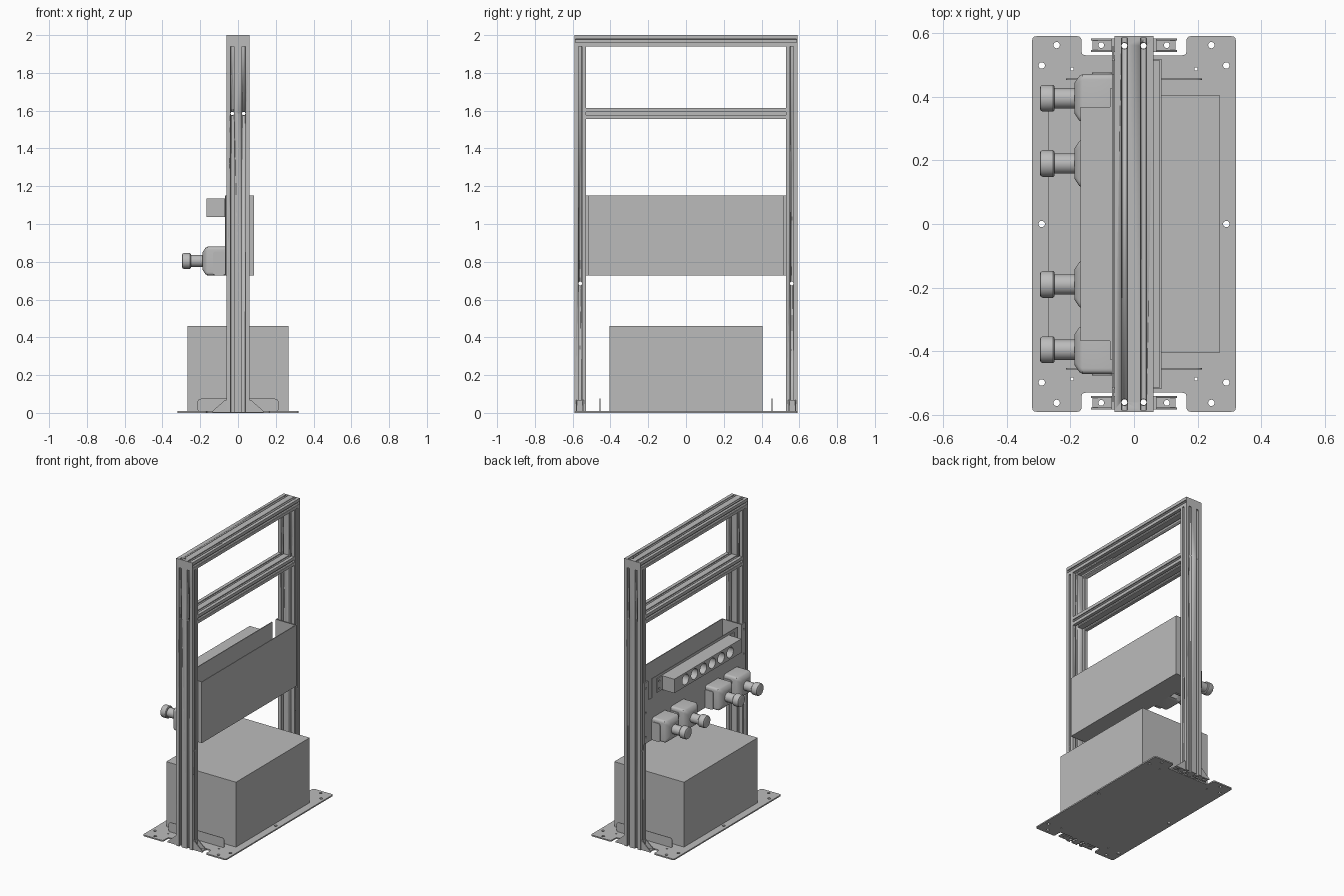
import bpy, bmesh, math
from mathutils import Matrix, Vector

cube = bpy.data.objects.get("Cube")
if cube:
    bpy.data.objects.remove(cube, do_unlink=True)

metal = bpy.data.materials.new("plain_grey")
metal.use_nodes = True
grey = (0.5, 0.5, 0.5, 1)
metal.diffuse_color = grey
metal.node_tree.nodes["Principled BSDF"].inputs["Base Color"].default_value = grey

# Local (u, v, depth) mapped so that depth runs along the named axis
FRAMES = {
    "X": Matrix(((0, 0, 1), (1, 0, 0), (0, 1, 0))).to_4x4(),
    "Y": Matrix(((1, 0, 0), (0, 0, 1), (0, 1, 0))).to_4x4(),
    "Z": Matrix.Identity(4),
}


def finish(name, bm, smooth=False):
    bmesh.ops.remove_doubles(bm, verts=bm.verts, dist=1e-5)
    bmesh.ops.recalc_face_normals(bm, faces=bm.faces)
    mesh = bpy.data.meshes.new(name)
    bm.to_mesh(mesh)
    bm.free()
    mesh.materials.clear()
    mesh.materials.append(metal)
    ob = bpy.data.objects.new(name, mesh)
    bpy.context.collection.objects.link(ob)
    if smooth:
        bpy.ops.object.select_all(action="DESELECT")
        ob.select_set(True)
        bpy.context.view_layer.objects.active = ob
        bpy.ops.object.shade_smooth_by_angle(angle=math.radians(35))
    return ob


def rect(u0, u1, v0, v1):
    return [(u0, v0), (u1, v0), (u1, v1), (u0, v1)]


def circle(u, v, r, n=20):
    return [(u + r * math.cos(math.tau * i / n), v + r * math.sin(math.tau * i / n)) for i in range(n)]


def fillet(points, r, steps=5):
    out = []
    for i, p in enumerate(points):
        p, a, b = Vector(p), Vector(points[i - 1]), Vector(points[(i + 1) % len(points)])
        s, e = p + (a - p).normalized() * r, p + (b - p).normalized() * r
        for k in range(steps + 1):
            t = k / steps
            out.append(tuple(s * (1 - t) ** 2 + p * 2 * t * (1 - t) + e * t * t))
    return out


def extrude(name, outlines, start, end, axis):
    """Extrude an outline (with hole outlines after it) along an axis."""
    curve = bpy.data.curves.new(name, "CURVE")
    curve.dimensions = "2D"
    curve.fill_mode = "BOTH"
    curve.extrude = (end - start) / 2
    for pts in outlines:
        sp = curve.splines.new("POLY")
        sp.points.add(len(pts) - 1)
        for q, p in zip(sp.points, pts):
            q.co = (p[0], p[1], 0, 1)
        sp.use_cyclic_u = True
    tmp = bpy.data.objects.new(name + "_curve", curve)
    bpy.context.collection.objects.link(tmp)
    deps = bpy.context.evaluated_depsgraph_get()
    mesh = bpy.data.meshes.new_from_object(tmp.evaluated_get(deps))
    bm = bmesh.new()
    bm.from_mesh(mesh)
    bpy.data.objects.remove(tmp)
    bpy.data.meshes.remove(mesh)
    bpy.data.curves.remove(curve)
    shift = Matrix.Translation((0, 0, (start + end) / 2))
    bmesh.ops.transform(bm, matrix=FRAMES[axis] @ shift, verts=bm.verts)
    return finish(name, bm, True)


def loft(name, sections, y, z):
    """Skin (x, outline) sections stacked along x."""
    bm = bmesh.new()
    rings = [[bm.verts.new((x, y + u, z + v)) for u, v in pts] for x, pts in sections]
    n = len(rings[0])
    for a, b in zip(rings, rings[1:]):
        for i in range(n):
            bm.faces.new((a[i], a[(i + 1) % n], b[(i + 1) % n], b[i]))
    bm.faces.new(rings[0])
    bm.faces.new(rings[-1])
    return finish(name, bm, True)


def slotted_profile(cu, cv, hu, hv):
    """Framing bar section: T-slots on every side plus two core bores."""
    slot = [(-.009, 0), (-.009, .006), (-.017, .006), (-.008, .017),
            (.008, .017), (.017, .006), (.009, .006), (.009, 0)]
    pts = []
    for angle in range(4):
        along, out = (hu, hv) if angle % 2 == 0 else (hv, hu)
        c, s = (1, 0, -1, 0)[angle], (0, 1, 0, -1)[angle]
        side = [(-along, -out)]
        for mid in ((-.03, .03) if along > .04 else (0,)):
            side += [(mid + t, -out + d) for t, d in slot]
        pts += [(cu + c * t - s * d, cv + s * t + c * d) for t, d in side]
    bores = [(cu + k, cv) if hu > hv else (cu, cv + k) for k in (-.03, .03)]
    return [pts] + [circle(u, v, .009) for u, v in bores]


def drill(ob, axis, spots, lo, hi):
    for u, v in spots:
        cutter = extrude("drill_cutter", [circle(u, v, .01)], lo, hi, axis)
        cutter.hide_render = True
        mod = ob.modifiers.new("drill", "BOOLEAN")
        mod.object, mod.operation, mod.solver = cutter, "DIFFERENCE", "EXACT"
        bpy.context.view_layer.objects.active = ob
        bpy.ops.object.modifier_apply(modifier=mod.name)
        bpy.data.objects.remove(cutter)


# Frame: two posts, top beam with end caps, middle beam
for side, s in (("front", -1), ("back", 1)):
    post = extrude(side + "_post", slotted_profile(0, s * .56, .062, .03), .002, 1.94, "Z")
    drill(post, "Y", [(-.03, 1.585), (.03, 1.585)], s * .56 - .05, s * .56 + .05)
    drill(post, "X", [(s * .56, .685)], -.1, .1)
    ends = sorted((s * .585, s * .59))
    extrude(side + "_beam_cap", [rect(-.062, .062, 1.94, 2)], *ends, "Y")
top = extrude("top_beam", slotted_profile(0, 1.97, .062, .03), -.585, .585, "Y")
drill(top, "Z", [(x, y) for x in (-.03, .03) for y in (-.56, .56)], 1.9, 2.1)
extrude("middle_beam", slotted_profile(0, 1.585, .062, .03), -.53, .53, "Y")

# Base plate with end notches and mounting holes
corner = [(.165, -.53), (.165, -.59), (.32, -.59)]
half = corner + [(x, -y) for x, y in reversed(corner)]
outline = half + [(-x, -y) for x, y in half]
holes = [circle(x * s, y * t, r) for x, y, r in
         ((.243, .562, .01), (.29, .498, .01), (.195, .487, .005)) for s in (-1, 1) for t in (-1, 1)]
holes += [circle(s * .29, 0, .01) for s in (-1, 1)]
extrude("base_plate", [fillet(outline, .014)] + holes, 0, .009, "Z")

# Upright base flanges and corner brackets
for s in (-1, 1):
    extrude("base_flange", [fillet(rect(-.214, .214, .004, .075), .02)], s * .455 - .002, s * .455 + .002, "Y")
    for t in (-1, 1):
        yc = s * .562
        foot = rect(*sorted((t * .062, t * .13)), yc - .02, yc + .02)
        extrude("bracket_foot", [foot, circle(t * .103, yc, .009)], .003, .01, "Z")
        extrude("bracket_back", [rect(yc - .02, yc + .02, .003, .067)], *sorted((t * .062, t * .07)), "X")
        for k in (-1, 1):
            web = [(t * .062, .003), (t * .135, .003), (t * .135, .01), (t * .07, .067), (t * .062, .067)]
            extrude("bracket_web", [web], yc + k * .018 - .003, yc + k * .018 + .003, "Y")

# Large cabinet on the base
extrude("base_cabinet", [rect(-.268, .268, -.405, .405)], .009, .46, "Z")

# Open-topped tray between the posts
extrude("tray_outer_wall", [rect(-.518, .518, .727, 1.152)], .08, .086, "X")
extrude("tray_floor", [rect(-.066, .084, -.518, .518)], .727, .733, "Z")
for s in (-1, 1):
    extrude("tray_end_wall", [rect(-.064, .084, .727, 1.152)], s * .516 - .003, s * .516 + .003, "Y")

# Mounting panel with notched top and screw holes in the ears
half = [(.557, .727), (.557, 1.152), (.512, 1.152), (.512, 1.02), (.47, 1.02), (.47, 1.152)]
panel = half + [(-y, z) for y, z in reversed(half)]
screws = [circle(s * .538, z, .006, 12) for s in (-1, 1) for z in (.77, .94, 1.11)]
extrude("mounting_panel", [panel] + screws, -.069, -.063, "X")

# Outlet bar with six round sockets
sockets = [circle((i - 2.5) * .098, 1.087, .036, 28) for i in range(6)]
extrude("outlet_bar", [rect(-.368, .368, 1.038, 1.135)] + sockets, -.168, -.075, "X")
tabs = [circle(s * .4, z, .007, 12) for s in (-1, 1) for z in (1.06, 1.11)]
extrude("outlet_back_plate", [rect(-.425, .425, 1.038, 1.135)] + tabs, -.075, -.069, "X")

# Four push-button units: body, side cheeks, stem and knob
for y in (-.395, -.19, .19, .395):
    def block(h, r):
        return fillet(rect(-h, h, -h, h), r)
    loft("button_body", [(-.066, block(.076, .018)), (-.162, block(.076, .018)),
                         (-.172, block(.07, .018)), (-.187, block(.048, .018))], y, .804)
    for s in (-1, 1):
        extrude("button_cheek", [fillet(rect(-.132, -.067, .728, .855), .015)],
                y + s * .077 - .004, y + s * .077 + .004, "Y")
    loft("button_stem", [(-.18, circle(0, 0, .032, 32)), (-.252, circle(0, 0, .032, 32))], y, .804)
    loft("button_knob", [(x, circle(0, 0, r, 32)) for x, r in
                         ((-.25, .038), (-.254, .042), (-.287, .042), (-.293, .039), (-.296, .033))], y, .804)
